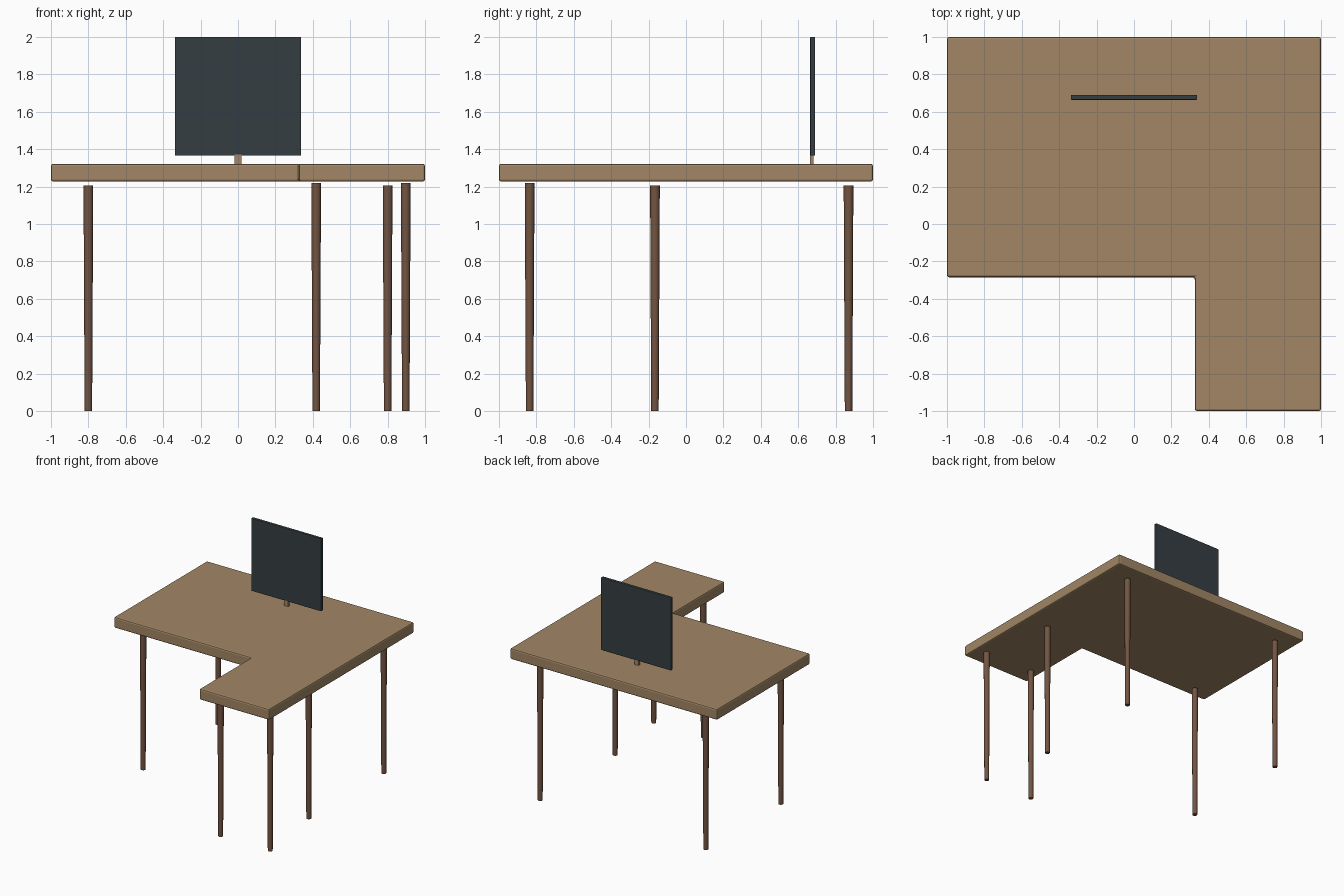
import bpy, bmesh

if "Cube" in bpy.data.objects:
    bpy.data.objects.remove(bpy.data.objects["Cube"])


def material(name, color):
    m = bpy.data.materials.new(name)
    m.diffuse_color = (*color, 1)
    m.use_nodes = True
    m.node_tree.nodes["Principled BSDF"].inputs["Base Color"].default_value = m.diffuse_color
    return m


wood = material("light_wood", (0.36, 0.24, 0.13))
leg_wood = material("dark_wood", (0.17, 0.09, 0.055))
screen_grey = material("screen_grey", (0.035, 0.047, 0.055))


def bevel(ob, width, segments):
    mod = ob.modifiers.new("Bevel", "BEVEL")
    mod.width = width
    mod.segments = segments
    mod.limit_method = "ANGLE"


def slab(name, outline, z0, z1, mat, width=0, segments=2):
    """Extrude a flat outline from z0 up to z1."""
    bm = bmesh.new()
    face = bm.faces.new([bm.verts.new((x, y, z0)) for x, y in outline])
    ext = bmesh.ops.extrude_face_region(bm, geom=[face])
    for v in ext["geom"]:
        if isinstance(v, bmesh.types.BMVert):
            v.co.z = z1
    bmesh.ops.recalc_face_normals(bm, faces=bm.faces)
    me = bpy.data.meshes.new(name)
    bm.to_mesh(me)
    bm.free()
    me.materials.append(mat)
    ob = bpy.data.objects.new(name, me)
    bpy.context.collection.objects.link(ob)
    if width:
        bevel(ob, width, segments)
    return ob


def rect(x0, x1, y0, y1):
    return [(x0, y0), (x1, y0), (x1, y1), (x0, y1)]


def leg(name, x, y, height):
    """Round leg, tapering towards the floor."""
    bpy.ops.mesh.primitive_cone_add(vertices=16, radius1=0.02, radius2=0.026,
                                    depth=height, location=(x, y, height / 2))
    ob = bpy.context.object
    ob.name = name
    ob.data.materials.append(leg_wood)
    bpy.ops.object.shade_smooth_by_angle()


# L-shaped desk top
slab("desk_top", [(-1, -0.285), (0.325, -0.285), (0.325, -1), (1, -1), (1, 1), (-1, 1)],
     1.227, 1.322, wood, 0.012)

# Four legs under the main section
for side, x in (("left", -0.8), ("right", 0.8)):
    for end, y in (("front", -0.166), ("back", 0.869)):
        leg(f"{end}_{side}_leg", x, y, 1.205)

# Two legs under the return section
for side, x in (("inner", 0.418), ("outer", 0.897)):
    leg(f"return_{side}_leg", x, -0.836, 1.22)

# Monitor and its stand
slab("monitor_stand", rect(-0.02, 0.02, 0.663, 0.683), 1.318, 1.372, wood)
slab("monitor", rect(-0.338, 0.338, 0.664, 0.69), 1.365, 2.0, screen_grey, 0.004)
